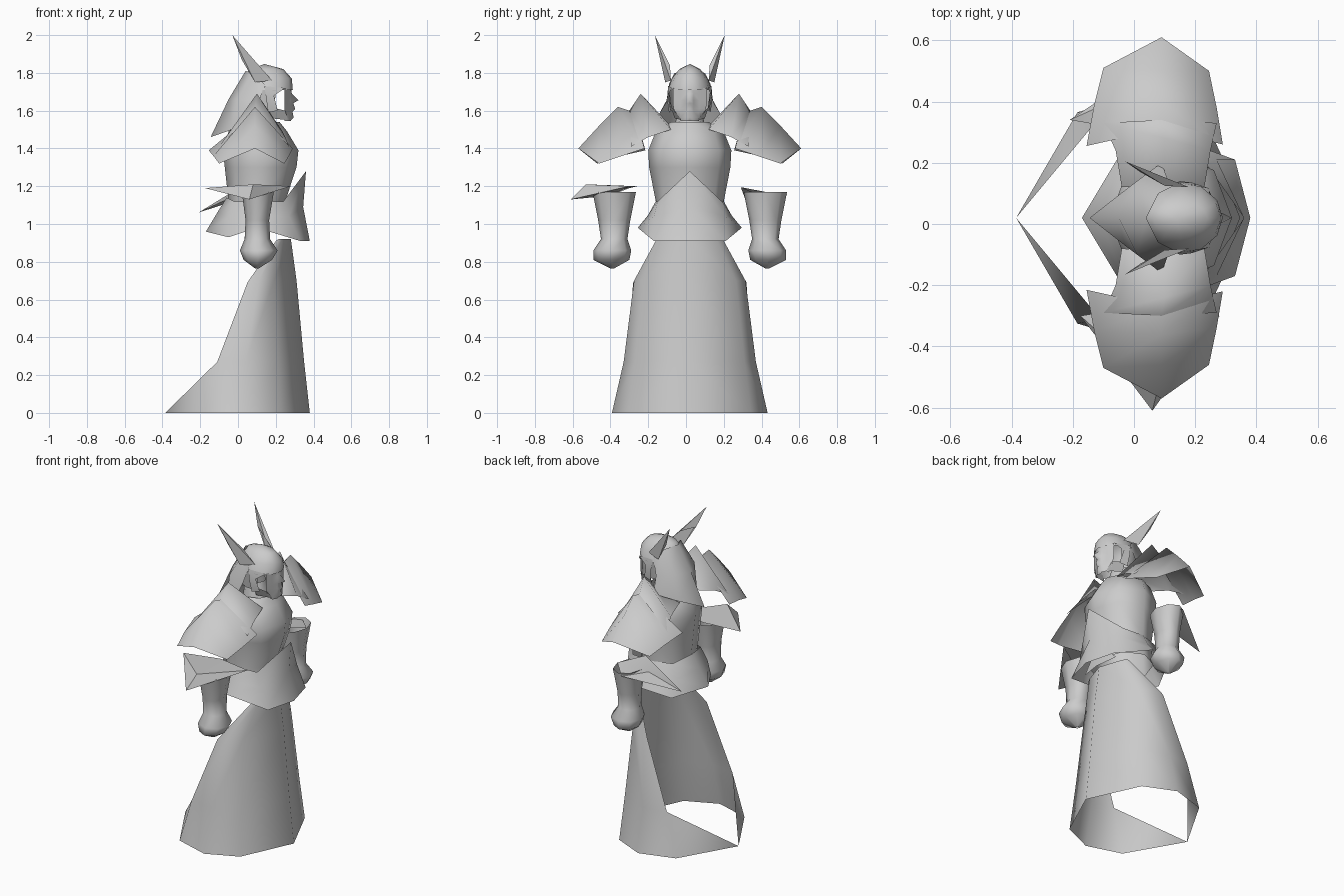
import bpy
import bmesh
from math import cos, sin, radians

if "Cube" in bpy.data.objects:
    bpy.data.objects.remove(bpy.data.objects["Cube"], do_unlink=True)

grey = bpy.data.materials.new("plain grey")
grey.use_nodes = True
colour = (0.6, 0.6, 0.6, 1)
grey.diffuse_color = colour
grey.node_tree.nodes["Principled BSDF"].inputs["Base Color"].default_value = colour


def arc(z, front, back, width, start=0, end=180, steps=6, centre=0):
    """Row of points round an ellipse, from the front (+x) towards the side."""
    middle, radius = (front + back) / 2, (front - back) / 2
    angles = [radians(start + (end - start) * i / steps) for i in range(steps + 1)]
    return [(middle + radius * cos(a), centre + width * sin(a), z) for a in angles]


def bm_centre(bm):
    """Point on the body axis at the middle height of the part."""
    middle = sum((v.co for v in bm.verts), bm.verts[:][0].co * 0) / len(bm.verts)
    middle.x, middle.y = 0.1, middle.y * 0.5
    return middle


def sheet(name, rows, mirror=True, angle=80):
    """Skin a grid of points; repeated points collapse into triangles."""
    bm = bmesh.new()
    grid = [[bm.verts.new(p) for p in row] for row in rows]
    for upper, lower in zip(grid, grid[1:]):
        for i in range(len(upper) - 1):
            bm.faces.new((upper[i], lower[i], lower[i + 1], upper[i + 1]))
    bmesh.ops.remove_doubles(bm, verts=bm.verts[:], dist=0.0005)
    bmesh.ops.recalc_face_normals(bm, faces=bm.faces[:])
    # open shells should face away from the body axis
    centre = bm_centre(bm)
    lean = sum(f.normal.dot(f.calc_center_median() - centre) * f.calc_area() for f in bm.faces)
    if lean < 0:
        bmesh.ops.reverse_faces(bm, faces=bm.faces[:])
    mesh = bpy.data.meshes.new(name)
    bm.to_mesh(mesh)
    bm.free()
    mesh.materials.append(grey)
    obj = bpy.data.objects.new(name, mesh)
    bpy.context.collection.objects.link(obj)
    obj.location.y = 0.02
    bpy.ops.object.select_all(action="DESELECT")
    obj.select_set(True)
    bpy.context.view_layer.objects.active = obj
    bpy.ops.object.shade_smooth_by_angle(angle=radians(angle))
    if mirror:
        mod = obj.modifiers.new("both sides", "MIRROR")
        mod.use_axis = (False, True, False)
        mod.merge_threshold = 0.002


# Robe: creased front, open back, its hem sweeping to a pointed train
waist_end, hip_end, robe_edge = (.2, .18, .91), (.05, .3, .69), (-.11, .33, .27)
sheet("robe", [
    [(.28, 0, .92), (.235, .14, .92), (.215, .175, .92), waist_end, waist_end],
    [(.31, 0, .7), (.19, .245, .7), (.11, .295, .7), hip_end, hip_end],
    [(.35, 0, .27), (.215, .29, .27), (.04, .35, .27), robe_edge, robe_edge],
    [(.38, 0, 0), (.23, .325, 0), (.035, .412, 0), (-.185, .345, 0), (-.385, 0, 0)],
])
sheet("robe_point", [
    [(.29, 0, 1.07), (.29, 0, 1.07)],
    [(.3, 0, .92), (.27, .14, .93)],
])

# Torso and neck
sheet("torso", [
    arc(1.54, .22, -.01, .1, steps=4),
    arc(1.49, .26, -.05, .18, steps=4),
    arc(1.39, .32, -.08, .22, steps=4),
    arc(1.3, .31, -.07, .215, steps=4),
    arc(1.12, .25, -.05, .18, steps=4),
    arc(.98, .27, -.06, .2, steps=4),
])
sheet("neck", [arc(1.62, .17, .05, .06), arc(1.52, .2, .04, .08)])

# Flared waist armour with a raised front point
sheet("waist_guard", [
    [(.36, 0, 1.28), (.24, .17, 1.12), (.1, .18, 1.12), (-.02, .14, 1.12), (-.06, 0, 1.14)],
    [(.345, 0, 1.09), (.27, .19, 1.04), (.1, .222, 1.045), (-.05, .165, 1.035), (-.11, 0, 1.06)],
    [(.38, 0, .91), (.33, .19, .91), (.1, .275, .98), (-.05, .2, .93), (-.17, 0, .96)],
])

# Layered shoulder armour
shoulder_tip = (.09, .59, 1.4)
front_corner, back_corner = (.245, .48, 1.32), (-.1, .49, 1.32)
sheet("shoulder_plate", [
    [(.29, .24, 1.4), (.09, .29, 1.59), (-.155, .235, 1.39)],
    [(.27, .36, 1.36), (.09, .38, 1.62), (-.13, .37, 1.36)],
    [front_corner, (.09, .48, 1.52), back_corner],
    [front_corner, shoulder_tip, back_corner],
], angle=120)
sheet("shoulder_collar", [
    [(.23, .1, 1.5), (.1, .11, 1.53), (-.04, .1, 1.5)],
    [(.25, .22, 1.46), (.1, .26, 1.69), (-.06, .22, 1.46)],
    [(.27, .31, 1.41), (.09, .32, 1.6), (-.1, .31, 1.41)],
], angle=120)

# Forearms with fists
sheet("forearm", [
    arc(z, front, back, width, end=360, steps=8, centre=middle)
    for z, front, back, width, middle in (
        (1.17, .19, .02, .115, .4), (1.02, .165, .04, .085, .4), (.92, .17, .035, .07, .4),
        (.86, .21, .01, .1, .41), (.81, .18, .03, .095, .415), (.765, .11, .09, .01, .41))
])


def cuff(name, side_a, side_b, inner, crest, tip, under):
    """Lens shaped plate spanning two corners, drawn out to a point."""
    sheet(name, [[side_a, p, side_b] for p in (inner, crest, tip, under)],
          mirror=False, angle=45)


# Winged cuffs, each turned its own way
cuff("right_cuff", (-.175, -.32, 1.19), (.28, -.32, 1.2), (.06, -.28, 1.2),
     (.08, -.55, 1.21), (.06, -.63, 1.13), (.08, -.42, 1.15))
cuff("left_cuff", (.08, .27, 1.195), (.08, .515, 1.155), (.19, .4, 1.17),
     (-.03, .4, 1.17), (-.21, .32, 1.06), (.03, .4, 1.14))

# Helmet: peaked dome, back shell, flared neck guard
sheet("helmet_dome", [
    [(.14, 0, 1.847)] * 7,
    arc(1.82, .24, .06, .055),
    arc(1.77, .285, .025, .095),
    arc(1.71, .29, .02, .115),
])
sheet("helmet_back", [
    arc(1.71, .29, .02, .115, start=70),
    arc(1.6, .27, .03, .1, start=70),
])
sheet("neck_guard", [
    [(.04, 0, 1.81), (.08, .08, 1.8), (.14, .11, 1.74)],
    [(-.05, 0, 1.66), (.01, .12, 1.66), (.11, .125, 1.64)],
    [(-.145, 0, 1.46), (-.03, .09, 1.5), (.09, .18, 1.55)],
])

# Face with nose, lips and chin, then the jaw strap
profile = ((.28, 1.72, .09), (.285, 1.69, .09), (.32, 1.655, .09), (.293, 1.64, .09),
           (.303, 1.61, .085), (.288, 1.595, .08), (.295, 1.565, .06), (.27, 1.545, .045))
sheet("face", [[(x, 0, z), (.278, .02, z), (.265, .05, z), (.245, w, z)] for x, z, w in profile])
sheet("jaw", [
    [(.25, .08, 1.6), (.17, .1, 1.62)],
    [(.265, .045, 1.55), (.17, .08, 1.56)],
])
sheet("cheek_guard", [
    [(.14, .115, 1.73), (.25, .095, 1.72)],
    [(.15, .12, 1.66), (.19, .115, 1.68)],
    [(.16, .11, 1.59), (.21, .1, 1.6)],
])

# Swept back horns
horn_base = [(.18, .1, 1.76), (.09, .13, 1.75), (.02, .15, 1.87), (.1, .105, 1.84)]
sheet("horn", [[(-.03, .185, 2)] * 5, horn_base + horn_base[:1]], angle=45)
